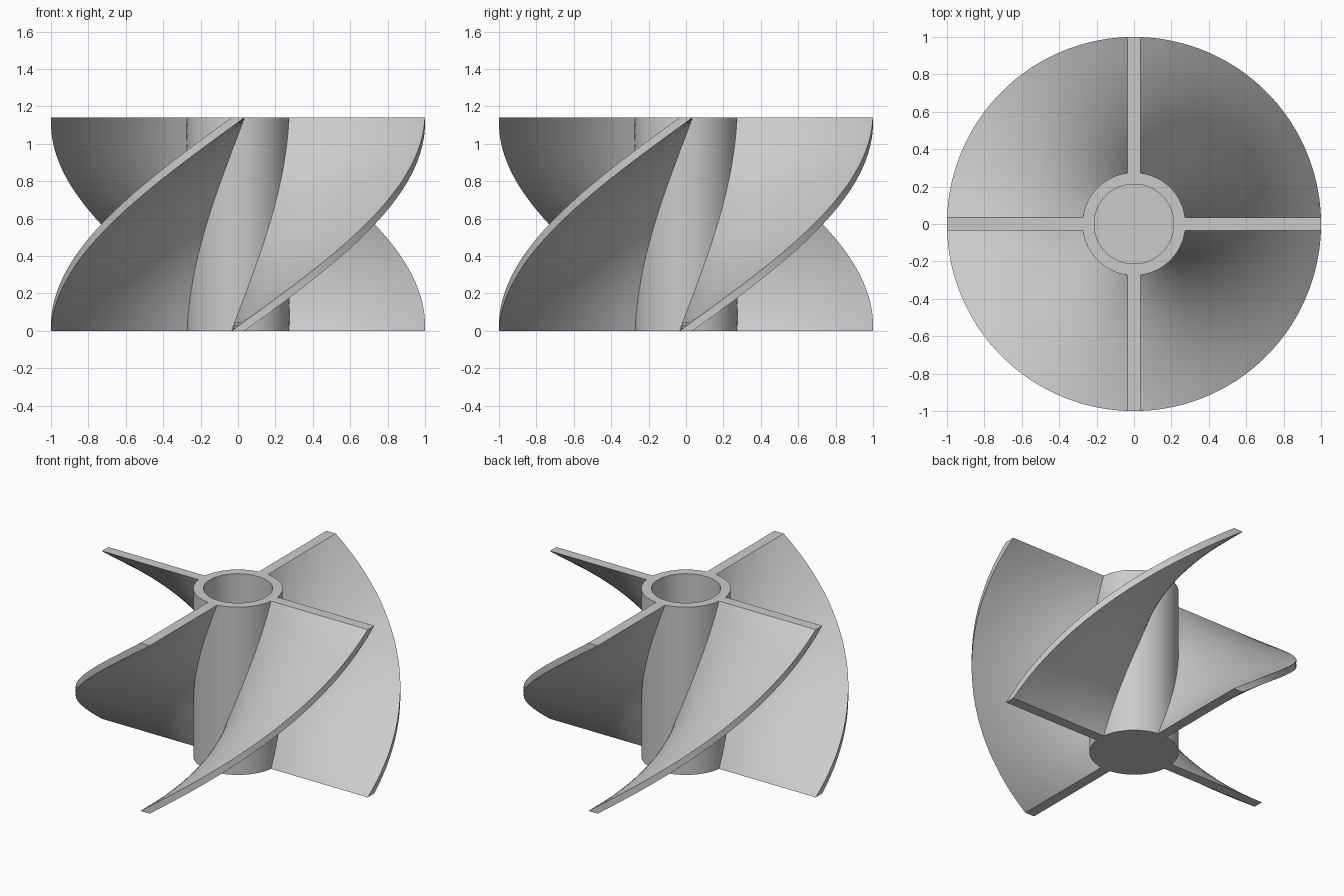
import bpy, bmesh, math
from mathutils import Matrix, Vector

if "Cube" in bpy.data.objects:
    bpy.data.objects.remove(bpy.data.objects["Cube"])

HEIGHT, TWIST = 1.14, math.pi / 2
HUB, BORE, TIP, HALF = 0.275, 0.213, 1.0, 0.035
FLOOR = 0.07
LAYERS, SPAN, ARC = 64, 10, 16

grey = bpy.data.materials.new("plain grey")
grey.use_nodes = True
color = (0.6, 0.6, 0.6, 1)
grey.diffuse_color = color
grey.node_tree.nodes["Principled BSDF"].inputs["Base Color"].default_value = color


def quarter_outline():
    """One blade's two sides and the hub arc leading to the next blade."""
    radii = [HUB + (TIP - HUB) * i / (SPAN - 1) for i in range(SPAN)]
    side = [(math.sqrt(r * r - HALF * HALF), HALF) for r in radii]
    lower = [Vector((x, -y, 0)) for x, y in side]
    upper = [Vector((x, y, 0)) for x, y in reversed(side)]
    root = math.asin(HALF / HUB)
    step = (math.pi / 2 - 2 * root) / (ARC + 1)
    arc = [Vector((HUB * math.cos(root + step * i), HUB * math.sin(root + step * i), 0))
           for i in range(1, ARC + 1)]
    return lower + upper + arc


def bridge(bm, a, b):
    """Join two closed loops with quads."""
    n = len(a)
    for i in range(n):
        j = (i + 1) % n
        bm.faces.new((a[i], a[j], b[j], b[i]))


bm = bmesh.new()
quarter = quarter_outline()
outline = [Matrix.Rotation(math.pi / 2 * q, 3, 'Z') @ p for q in range(4) for p in quarter]

# Twisted hub wall and blades
layers = []
for k in range(LAYERS + 1):
    f = k / LAYERS
    turn = Matrix.Rotation(TWIST * f, 3, 'Z')
    layers.append([bm.verts.new(turn @ p + Vector((0, 0, HEIGHT * f))) for p in outline])
for a, b in zip(layers, layers[1:]):
    bridge(bm, a, b)

# Blade ends at both levels, and the rim points between them
size = len(quarter)
rims = []
for ring in (layers[0], layers[-1]):
    rim = []
    for q in range(4):
        part = ring[q * size:(q + 1) * size]
        bm.faces.new(part[:2 * SPAN])
        rim += [part[0]] + part[2 * SPAN - 1:]
    rims.append(rim)
bm.faces.new(rims[0])

# Bore with a closed floor
bore_rings = []
for z in (HEIGHT, FLOOR):
    bore_rings.append([bm.verts.new((v.co.x * BORE / HUB, v.co.y * BORE / HUB, z))
                       for v in rims[1]])
bridge(bm, rims[1], bore_rings[0])
bridge(bm, bore_rings[0], bore_rings[1])
bm.faces.new(bore_rings[1])

bmesh.ops.recalc_face_normals(bm, faces=bm.faces)
mesh = bpy.data.meshes.new("impeller")
bm.to_mesh(mesh)
bm.free()
mesh.materials.append(grey)
impeller = bpy.data.objects.new("impeller", mesh)
bpy.context.collection.objects.link(impeller)

bpy.ops.object.select_all(action='DESELECT')
impeller.select_set(True)
bpy.context.view_layer.objects.active = impeller
bpy.ops.object.shade_smooth_by_angle(angle=math.radians(30))
